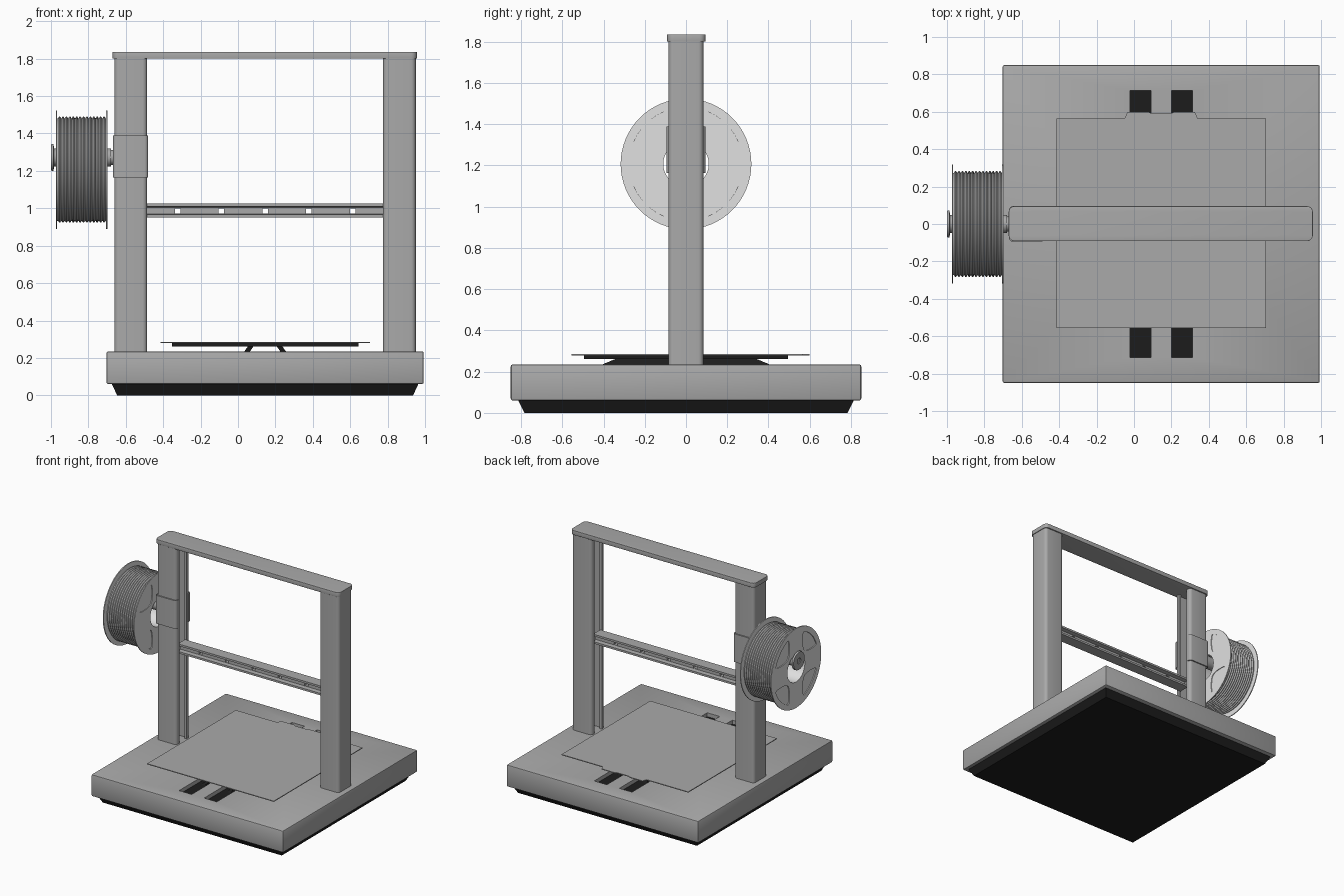
import bpy, bmesh, math
from mathutils import Matrix, Vector

if "Cube" in bpy.data.objects:
    bpy.data.objects.remove(bpy.data.objects["Cube"], do_unlink=True)


def material(name, value):
    m = bpy.data.materials.new(name)
    m.use_nodes = True
    m.diffuse_color = (value, value, value, 1)
    m.node_tree.nodes["Principled BSDF"].inputs["Base Color"].default_value = m.diffuse_color
    return m


GREY = material("grey_metal", 0.4)
LIGHT = material("light_spool", 0.75)
BLACK = material("black_plastic", 0.012)

# Extrusion directions: local z becomes the named axis
AXES = {
    "z": Matrix.Identity(4),
    "x": Matrix(((0, 0, 1), (1, 0, 0), (0, 1, 0))).to_4x4(),
    "y": Matrix(((1, 0, 0), (0, 0, -1), (0, 1, 0))).to_4x4(),
}
parts = []


def add_object(name, bm, mat):
    bmesh.ops.remove_doubles(bm, verts=bm.verts, dist=1e-5)
    bmesh.ops.recalc_face_normals(bm, faces=bm.faces)
    me = bpy.data.meshes.new(name)
    bm.to_mesh(me)
    bm.free()
    me.materials.append(mat)
    ob = bpy.data.objects.new(name, me)
    bpy.context.collection.objects.link(ob)
    parts.append(ob)
    return ob


def extrude(name, loops, thickness, centre, mat, axis="z"):
    """Fill closed loops (inner ones become holes) and thicken along an axis."""
    cu = bpy.data.curves.new(name + "_outline", "CURVE")
    cu.dimensions, cu.fill_mode, cu.extrude = "2D", "BOTH", thickness / 2
    for loop in loops:
        sp = cu.splines.new("POLY")
        sp.points.add(len(loop) - 1)
        for p, (u, v) in zip(sp.points, loop):
            p.co = (u, v, 0, 1)
        sp.use_cyclic_u = True
    tmp = bpy.data.objects.new(name + "_outline", cu)
    bpy.context.collection.objects.link(tmp)
    me = bpy.data.meshes.new_from_object(tmp.evaluated_get(bpy.context.evaluated_depsgraph_get()))
    bm = bmesh.new()
    bm.from_mesh(me)
    bpy.data.objects.remove(tmp)
    bpy.data.curves.remove(cu)
    bpy.data.meshes.remove(me)
    bm.transform(Matrix.Translation(centre) @ AXES[axis])
    return add_object(name, bm, mat)


def rounded(w, h, r, n=5):
    """Rounded rectangle from half sizes, starting and ending on the +x side."""
    pts = []
    for k, (sx, sy) in enumerate(((1, 1), (-1, 1), (-1, -1), (1, -1))):
        for i in range(n + 1):
            a = math.pi / 2 * (k + i / n)
            pts.append((sx * (w - r) + r * math.cos(a), sy * (h - r) + r * math.sin(a)))
    return pts


def channel(w, h, r, t, slot, side):
    """C section with its slot facing the given side."""
    a, b = w - t, h - t
    pts = rounded(w, h, r) + [(w, -slot), (a, -slot), (a, -b), (-a, -b),
                              (-a, b), (a, b), (a, slot), (w, slot)]
    return [(side * x, y) for x, y in pts]


def box(name, x0, x1, y0, y1, z0, z1, mat):
    w, h = (x1 - x0) / 2, (y1 - y0) / 2
    return extrude(name, [[(w, h), (-w, h), (-w, -h), (w, -h)]], z1 - z0,
                   ((x0 + x1) / 2, (y0 + y1) / 2, (z0 + z1) / 2), mat)


def lathe(name, profile, z, mat, closed=True):
    """Spin (x, radius) points about an axis parallel to x."""
    bm = bmesh.new()
    vs = [bm.verts.new((x, 0, z + r)) for x, r in profile]
    es = [bm.edges.new(p) for p in zip(vs, vs[1:] + vs[:1] if closed else vs[1:])]
    bmesh.ops.spin(bm, geom=vs + es, cent=(0, 0, z), axis=(1, 0, 0),
                   angle=math.tau, steps=64, use_merge=True)
    return add_object(name, bm, mat)


def bake(ob):
    """Replace the mesh with its modified result."""
    me = bpy.data.meshes.new_from_object(ob.evaluated_get(bpy.context.evaluated_depsgraph_get()))
    ob.modifiers.clear()
    ob.data = me


def bevel(ob, width, segments=3):
    m = ob.modifiers.new("bevel", "BEVEL")
    m.width, m.segments, m.limit_method = width, segments, "ANGLE"
    m.angle_limit = math.radians(40)
    bake(ob)


def cut(ob, cutter):
    m = ob.modifiers.new("cut", "BOOLEAN")
    m.operation, m.solver, m.object = "DIFFERENCE", "EXACT", cutter
    bake(ob)
    parts.remove(cutter)
    bpy.data.objects.remove(cutter)


MID = 0.145  # x of the machine centre line

# Base with two long travel slots, on a tapered foot
base = box("base", MID - 0.848, MID + 0.848, -0.85, 0.85, 0.06, 0.235, GREY)
bevel(base, 0.01, 2)
for side, label in ((-1, "right"), (1, "left")):
    x = MID + side * 0.111
    cut(base, box("slot_cutter", x - 0.056, x + 0.056, -0.713, 0.713, 0.2, 0.3, GREY))
    box(label + "_slot_floor", x - 0.056, x + 0.056, -0.713, 0.713, 0.199, 0.204, BLACK)
    # Slanted bed support standing in the slot
    leg = [(side * u, v) for u, v in ((0.135, 0.2), (0.105, 0.2), (0.06, 0.265), (0.09, 0.265))]
    support = extrude(label + "_bed_support", [leg], 0.98, (MID, 0, 0), BLACK, "y")
    for v in support.data.vertices:
        if v.co.z > 0.25:
            v.co.y *= 0.68

foot = box("foot", MID - 0.82, MID + 0.82, -0.815, 0.815, 0, 0.062, BLACK)
for v in foot.data.vertices:
    if v.co.z < 0.03:
        v.co.x = MID + (v.co.x - MID) * 0.965
        v.co.y *= 0.962

# Heated bed and thin build sheet with a rear grip tab
box("heated_bed", MID - 0.498, MID + 0.498, -0.495, 0.495, 0.262, 0.28, BLACK)
tab = [(0.195, 0.565), (0.18, 0.6), (0.07, 0.6), (0.05, 0.59)]
half = [(0.56, -0.555), (0.56, 0.565)] + tab
sheet = half + [(-x, y) for x, y in reversed(half)]
extrude("build_sheet", [sheet], 0.006, (MID, 0, 0.282), GREY)

# Uprights with inward slots, and the top beam
for side, label in ((-1, "right"), (1, "left")):
    profile = channel(0.0875, 0.085, 0.025, 0.02, 0.045, -side)
    extrude(label + "_upright", [profile], 1.57, (MID + side * 0.718, 0, 1.018), GREY)
beam = extrude("top_beam", [rounded(0.813, 0.093, 0.03)], 0.035, (MID - 0.002, 0.002, 1.8175), GREY)
bevel(beam, 0.01)

# Cross rail with an H section and square holes through its web
quarter = [(0.012, 0.018), (0.045, 0.022), (0.045, 0.0375)]
right_half = [(y, -z) for y, z in reversed(quarter)] + quarter
section = right_half + [(-y, -z) for y, z in right_half]
rail = extrude("cross_rail", [section], 1.29, (MID, 0, 0.9875), GREY, "x")
for i in range(5):
    x = MID + (i - 2) * 0.234
    cut(rail, box("hole_cutter", x - 0.015, x + 0.015, -0.1, 0.1, 0.972, 0.998, GREY))

# Spool bracket clamped on the right upright, with its arm
extrude("spool_bracket", [channel(0.094, 0.095, 0.02, 0.011, 0.06, 1)], 0.225,
        (MID - 0.719, 0, 1.277), GREY)
lathe("spool_arm", [(-0.992, 0), (-0.992, 0.022), (-1, 0.022), (-1, 0.07), (-0.986, 0.073),
                    (-0.984, 0.048), (-0.68, 0.048), (-0.68, 0.04), (-0.65, 0.04), (-0.65, 0)],
      1.272, GREY, closed=False)

# Spool core, wound filament and two flanges with petal recesses
SPOOL_Z = 1.207
lathe("spool_core", [(-0.967, 0.11), (-0.967, 0.274), (-0.703, 0.274), (-0.703, 0.11)], SPOOL_Z, LIGHT)
turns, steps = 14, 6
wound = [(-0.963 + 0.256 * i / (turns * steps),
          0.272 + 0.012 * abs(math.sin(math.pi * i / steps))) for i in range(turns * steps + 1)]
lathe("filament", wound + [(-0.707, 0.26), (-0.963, 0.26)], SPOOL_Z, GREY)


def polar(r, degrees):
    a = math.radians(degrees)
    return (r * math.cos(a), r * math.sin(a))


def smooth_loop(pts, rounds=2):
    """Round the corners of a loop by repeated corner cutting."""
    for _ in range(rounds):
        new = []
        for p, q in zip(pts, pts[1:] + pts[:1]):
            a, b = Vector(p), Vector(q)
            new += [tuple(a.lerp(b, 0.25)), tuple(a.lerp(b, 0.75))]
        pts = new
    return pts


loops = [[polar(r, 360 * i / 64) for i in range(64)] for r in (0.317, 0.11)]
for k in range(4):
    outer = [polar(0.275, 90 * k + a) for a in range(18, 73, 9)]
    inner = [polar(0.15, 90 * k + 56), polar(0.15, 90 * k + 34)]
    loops.append(smooth_loop(outer + inner))
for label, x in (("outer", -0.97), ("inner", -0.701)):
    extrude(label + "_flange", loops, 0.007, (x, 0, SPOOL_Z), LIGHT, "x")

# Smooth shading with sharp edges kept
bpy.ops.object.select_all(action="DESELECT")
for ob in parts:
    ob.select_set(True)
bpy.context.view_layer.objects.active = parts[0]
bpy.ops.object.shade_smooth_by_angle(angle=math.radians(35))
